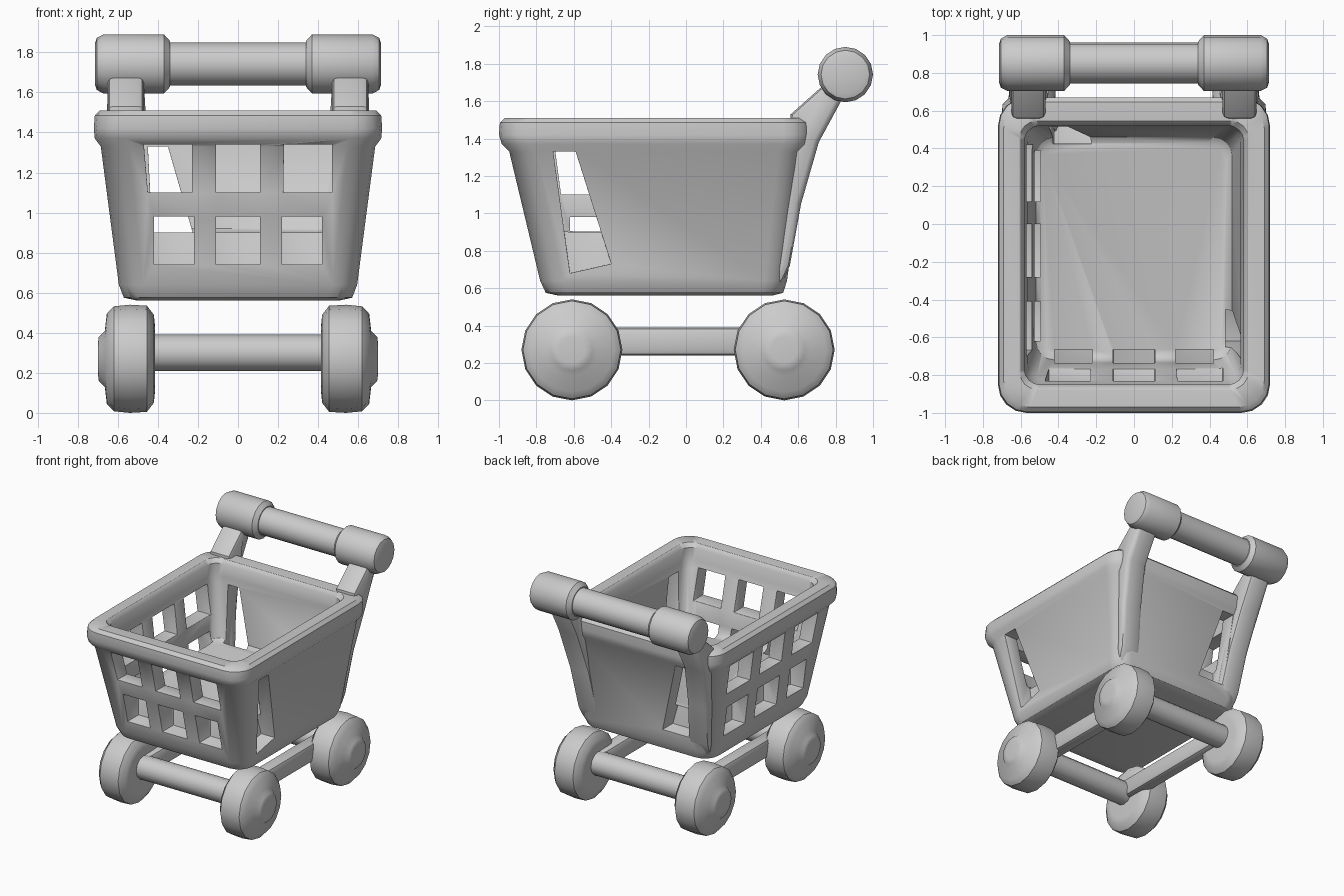
import bpy, bmesh, math
from mathutils import Vector

if "Cube" in bpy.data.objects:
    bpy.data.objects.remove(bpy.data.objects["Cube"])


def finish(name, bm, bevel=0.0, segs=2, smooth=True):
    bmesh.ops.recalc_face_normals(bm, faces=bm.faces[:])
    me = bpy.data.meshes.new(name)
    bm.to_mesh(me)
    bm.free()
    ob = bpy.data.objects.new(name, me)
    bpy.context.collection.objects.link(ob)
    if bevel:
        add_bevel(ob, bevel, segs)
    if smooth:
        shade(ob)
    return ob


def activate(ob):
    bpy.ops.object.select_all(action='DESELECT')
    ob.select_set(True)
    bpy.context.view_layer.objects.active = ob


def shade(ob):
    activate(ob)
    bpy.ops.object.shade_smooth_by_angle(angle=math.radians(40))


def add_bevel(ob, width, segs):
    m = ob.modifiers.new("soft_edges", 'BEVEL')
    m.width, m.segments = width, segs
    m.limit_method, m.angle_limit = 'ANGLE', math.radians(50)
    activate(ob)
    bpy.ops.object.modifier_apply(modifier=m.name)


def rounded_ring(bm, hx, y0, y1, z, r, n=4):
    """Vertices of a rounded rectangle at height z."""
    out = []
    for i, (cx, cy) in enumerate([(hx - r, y1 - r), (r - hx, y1 - r), (r - hx, y0 + r), (hx - r, y0 + r)]):
        for k in range(n + 1):
            a = math.pi / 2 * (i + k / n)
            out.append(bm.verts.new((cx + r * math.cos(a), cy + r * math.sin(a), z)))
    return out


def bridge(bm, rings):
    for a, b in zip(rings, rings[1:]):
        for i in range(len(a)):
            j = (i + 1) % len(a)
            bm.faces.new((a[i], a[j], b[j], b[i]))
    bm.faces.new(rings[0][::-1])
    bm.faces.new(rings[-1])


def lathe_x(name, profile, y, z, n=16, side=1):
    """Solid of revolution about an x-parallel axis; profile is (x, radius)."""
    bm = bmesh.new()
    rings = []
    for x, r in profile:
        rings.append([bm.verts.new((side * x, y + r * math.cos(2 * math.pi * k / n),
                                    z + r * math.sin(2 * math.pi * k / n))) for k in range(n)])
    bridge(bm, rings)
    return finish(name, bm)


def prism(bm, poly, axis, a, b):
    """Extrude a (u, z) polygon along x or y from a to b."""
    def pt(u, z, t):
        return (t, u, z) if axis == 'x' else (u, t, z)
    bridge(bm, [[bm.verts.new(pt(u, z, t)) for u, z in poly] for t in (a, b)])


# basket shell: outer wall, rolled rim, inner wall, raised floor
bm = bmesh.new()
bridge(bm, [rounded_ring(bm, *p) for p in [
    (.50, -.68, .46, .56, .10), (.57, -.75, .52, .575, .12), (.595, -.78, .54, .64, .12),
    (.685, -.945, .635, 1.33, .14), (.715, -.985, .665, 1.37, .15), (.72, -1.0, .67, 1.42, .15),
    (.715, -.995, .67, 1.485, .15), (.69, -.97, .645, 1.51, .14), (.605, -.875, .545, 1.51, .09),
    (.58, -.85, .52, 1.48, .08), (.58, -.85, .52, 1.38, .08), (.565, -.825, .515, 1.33, .08),
    (.52, -.72, .46, .92, .10), (.49, -.69, .43, .90, .10)]])
basket = finish("basket", bm, smooth=False)

# openings: grids on front and left, one slanted gap on right and back
bm = bmesh.new()
front_cols = [(-.47, -.23, -.42, -.22), (-.11, .11, -.11, .11), (.23, .47, .22, .42)]
left_cols = [(-.70, -.41, -.62, -.41), (-.28, 0, -.28, 0), (.12, .42, .12, .39)]
for cols, axis, outer, inner in [(front_cols, 'y', -1.3, -.665), (left_cols, 'x', -1.0, -.495)]:
    for a, b, c, d in cols:
        prism(bm, [(a, 1.34), (b, 1.34), (b, 1.10), (a + (c - a) * .4, 1.10)], axis, outer, inner)
        prism(bm, [(c, .98), (d, .98), (d, .74), (c, .74)], axis, outer, inner)
prism(bm, [(-.71, 1.33), (-.59, 1.33), (-.40, .73), (-.62, .68)], 'x', .485, 1.0)
prism(bm, [(-.45, 1.33), (-.35, 1.33), (-.18, .74), (-.42, .74)], 'y', .425, 1.0)
cutter = finish("opening_cutter", bm, smooth=False)
cutter.hide_render = True
m = basket.modifiers.new("openings", 'BOOLEAN')
m.operation, m.solver, m.object = 'DIFFERENCE', 'EXACT', cutter
activate(basket)
bpy.ops.object.modifier_apply(modifier=m.name)
bpy.data.objects.remove(cutter)
add_bevel(basket, .022, 2)
shade(basket)

ARM = [(.50, .60), (.555, .72), (.615, 1.05), (.71, 1.38), (.84, 1.62),
       (.74, 1.69), (.56, 1.53), (.55, 1.35), (.48, .70)]
GRIP_Y, GRIP_Z = .852, 1.742
for side, label in ((1, "right"), (-1, "left")):
    # handle arm growing out of the rear corner post
    bm = bmesh.new()
    prism(bm, ARM, 'x', .47, .65)
    for v in bm.verts:
        v.co.x = side * (v.co.x - .1 * max(0, 1.4 - v.co.z))
    finish(label + "_handle_arm", bm, .03)
    # grip end block
    lathe_x(label + "_grip_end", [(.34, .115), (.37, .148), (.67, .148), (.705, .13), (.715, .10)],
            GRIP_Y, GRIP_Z, 16, side)
    # wheels with hubs
    for y, pos in ((-.61, "front"), (.525, "rear")):
        lathe_x(f"{pos}_{label}_wheel",
                [(.415, .17), (.42, .22), (.455, .265), (.54, .27), (.62, .262), (.655, .225),
                 (.665, .14), (.695, .11), (.70, .07)], y, .27, 16, side)
    # chassis side rail
    bm = bmesh.new()
    prism(bm, [(-.60, .24), (.52, .24), (.52, .39), (-.60, .39)], 'x', side * .37, side * .48)
    finish(label + "_chassis_rail", bm, .03)

# handle grip and axles
lathe_x("handle_grip", [(-.4, .108), (.4, .108)], GRIP_Y, GRIP_Z)
for y, pos in ((-.61, "front"), (.525, "rear")):
    lathe_x(pos + "_axle", [(-.45, .092), (.45, .092)], y, .30, 12)
